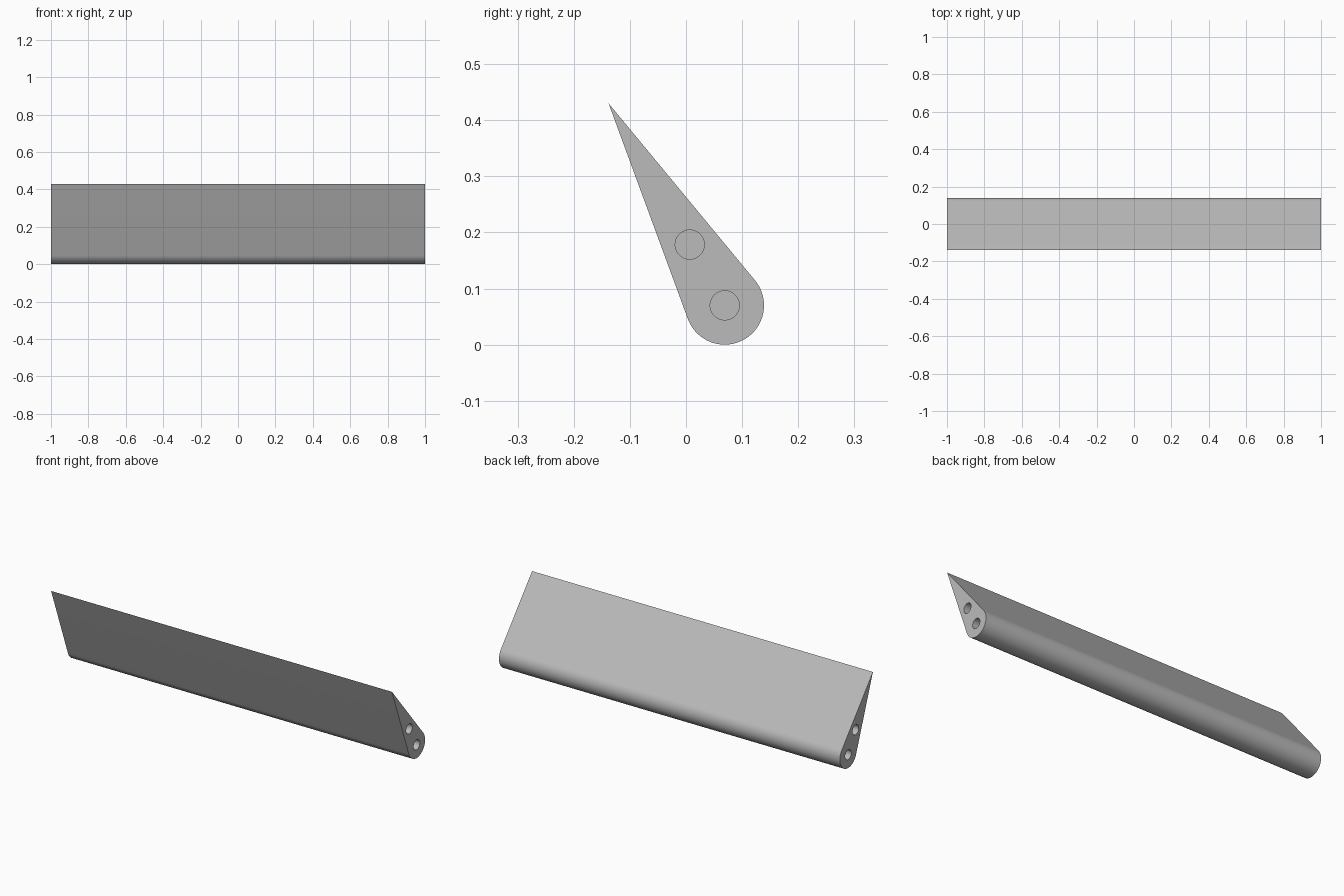
import bpy, bmesh
from math import sin, cos, asin, atan2, hypot, pi, radians
from mathutils import Matrix

if "Cube" in bpy.data.objects:
    bpy.data.objects.remove(bpy.data.objects["Cube"], do_unlink=True)

HALF = 1.0
RADIUS = 0.07
NOSE = (0.069, 0.07)        # centre of the rounded edge (y, z)
TIP = (-0.138, 0.43)        # sharp edge (y, z)
HOLE_RADIUS, HOLE_DEPTH, HOLE_GAP = 0.026, 0.2, 0.125
ARC_STEPS = 64

grey = bpy.data.materials.new("plain_grey")
grey.use_nodes = True
colour = (0.5, 0.5, 0.5, 1)
grey.diffuse_color = colour
grey.node_tree.nodes["Principled BSDF"].inputs["Base Color"].default_value = colour


def make_object(name, bm):
    bmesh.ops.recalc_face_normals(bm, faces=bm.faces)
    mesh = bpy.data.meshes.new(name)
    bm.to_mesh(mesh)
    bm.free()
    mesh.materials.append(grey)
    obj = bpy.data.objects.new(name, mesh)
    bpy.context.collection.objects.link(obj)
    return obj


# Teardrop section: round nose with two tangent sides meeting at the tip
dy, dz = TIP[0] - NOSE[0], TIP[1] - NOSE[1]
axis, reach = atan2(dz, dy), hypot(dy, dz)
half_angle = asin(RADIUS / reach)
start = axis - half_angle + pi / 2
sweep = pi + 2 * half_angle
profile = [TIP]
for i in range(ARC_STEPS + 1):
    a = start + sweep * i / ARC_STEPS
    profile.append((NOSE[0] + RADIUS * cos(a), NOSE[1] + RADIUS * sin(a)))

# Blade extruded along its length
bm = bmesh.new()
end = bm.faces.new([bm.verts.new((-HALF, y, z)) for y, z in profile])
grown = bmesh.ops.extrude_face_region(bm, geom=[end], use_keep_orig=True)
moved = [v for v in grown["geom"] if isinstance(v, bmesh.types.BMVert)]
bmesh.ops.translate(bm, verts=moved, vec=(2 * HALF, 0, 0))
blade = make_object("blade", bm)

# Blind pin holes in both ends
bm = bmesh.new()
for side in (-1, 1):
    for along in (0, HOLE_GAP):
        place = Matrix.Translation((side * HALF, NOSE[0] + along * cos(axis),
                                    NOSE[1] + along * sin(axis)))
        bmesh.ops.create_cone(bm, cap_ends=True, segments=48, radius1=HOLE_RADIUS,
                              radius2=HOLE_RADIUS, depth=2 * HOLE_DEPTH,
                              matrix=place @ Matrix.Rotation(pi / 2, 4, "Y"))
cutter = make_object("hole_cutter", bm)
cutter.hide_render = True

cut = blade.modifiers.new("pin_holes", "BOOLEAN")
cut.operation = "DIFFERENCE"
cut.solver = "EXACT"
cut.object = cutter
bpy.ops.object.select_all(action="DESELECT")
bpy.context.view_layer.objects.active = blade
blade.select_set(True)
bpy.ops.object.modifier_apply(modifier=cut.name)
bpy.data.objects.remove(cutter, do_unlink=True)
bpy.ops.object.shade_smooth_by_angle(angle=radians(30))
